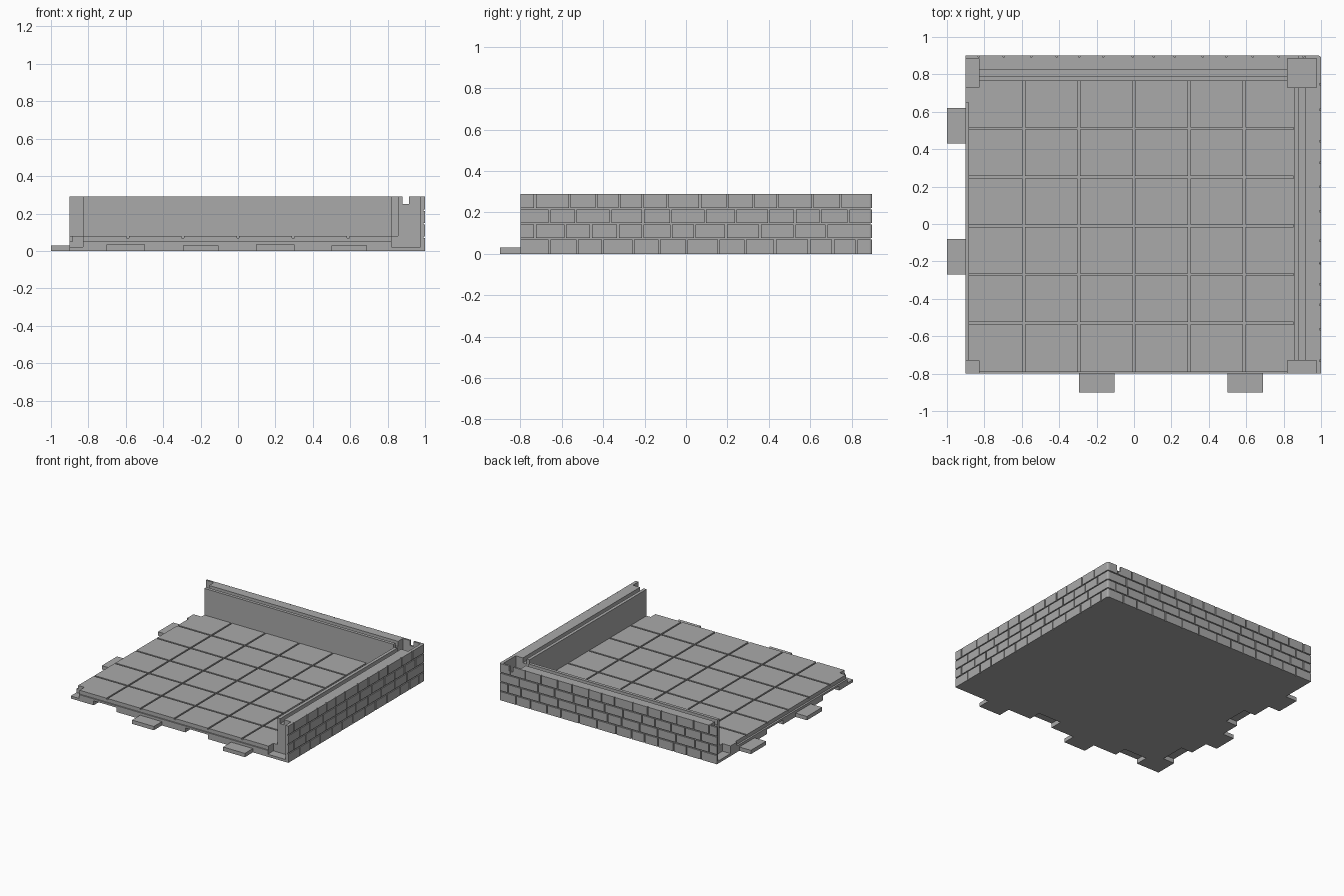
import bpy, bmesh, random

if "Cube" in bpy.data.objects:
    bpy.data.objects.remove(bpy.data.objects["Cube"])

random.seed(4)

stone = bpy.data.materials.new("stone_grey")
stone.diffuse_color = (0.4, 0.4, 0.4, 1)
stone.use_nodes = True
stone.node_tree.nodes["Principled BSDF"].inputs["Base Color"].default_value = stone.diffuse_color


def add_box(bm, x0, x1, y0, y1, z0, z1):
    verts = bmesh.ops.create_cube(bm, size=1)["verts"]
    for v in verts:
        v.co.x = x1 if v.co.x > 0 else x0
        v.co.y = y1 if v.co.y > 0 else y0
        v.co.z = z1 if v.co.z > 0 else z0


def make(name, boxes):
    bm = bmesh.new()
    for b in boxes:
        add_box(bm, *b)
    mesh = bpy.data.meshes.new(name)
    bm.to_mesh(mesh)
    bm.free()
    mesh.materials.append(stone)
    ob = bpy.data.objects.new(name, mesh)
    bpy.context.collection.objects.link(ob)
    return ob


def carve(ob, boxes):
    """Subtract each box from the object, then bake the result."""
    cutters = []
    for b in boxes:
        cutter = make("cutter", [b])
        cutter.hide_render = True
        mod = ob.modifiers.new("cut", "BOOLEAN")
        mod.operation = "DIFFERENCE"
        mod.solver = "EXACT"
        mod.object = cutter
        cutters.append(cutter)
    graph = bpy.context.evaluated_depsgraph_get()
    graph.update()
    baked = bpy.data.meshes.new_from_object(ob.evaluated_get(graph))
    ob.modifiers.clear()
    ob.data = baked
    for c in cutters:
        bpy.data.objects.remove(c)


TOP, FLOOR = 0.29, 0.08
SKIN_X, SKIN_Y = 0.992, 0.892      # wall faces behind the bricks

# Floor and the two walls, carved from one block
body = make("floor_and_walls", [(-0.9, SKIN_X, -0.8, SKIN_Y, 0, TOP)])
cable_slot = (0.88, 0.913, -1, 1, 0.25, 0.4)
cuts = [
    (-1, 0.855, -1, 0.765, FLOOR, 0.4),          # open room
    cable_slot,                                  # slot along right wall top
    (-1, 0.85, 0.79, 0.825, 0.25, 0.4),          # slot along back wall top
    (-1, 0.83, -1, -0.79, 0.05, 0.2),            # front ledge
    (-1, -0.885, -1, 0.65, 0.05, 0.2),           # left ledge
]
# Tile grooves
for i in range(1, 6):
    x = -0.885 + 0.295 * i
    cuts.append((x - 0.006, x + 0.006, -0.9, 0.764, 0.07, 0.1))
for i in range(1, 6):
    y = -0.79 + 0.26 * i
    cuts.append((-0.95, 0.854, y - 0.006, y + 0.006, 0.07, 0.1))
# Corner post sockets
for x0, x1 in ((-1, -0.83), (0.82, 0.975)):
    for y0, y1 in ((-1, -0.73), (0.73, 0.885)):
        cuts.append((x0, x1, y0, y1, 0.02, 0.5))
# Connector pockets under the front and left edges
for c in (-0.6, 0.2):
    cuts.append((c - 0.1, c + 0.1, -1, -0.7, -0.1, 0.035))
for c in (-0.525, 0.175):
    cuts.append((-1, -0.8, c - 0.1, c + 0.1, -0.1, 0.035))
carve(body, cuts)

# Connector tabs
make("front_tabs", [(c - 0.095, c + 0.095, -0.9, -0.795, 0, 0.03) for c in (-0.2, 0.595)])
make("left_tabs", [(-1, -0.895, c - 0.095, c + 0.095, 0, 0.03) for c in (-0.175, 0.525)])


def brick_spans(start, end):
    """Rows of staggered bricks with irregular lengths, as (a, b, z0, z1)."""
    gap, rows = 0.004, 4
    h = TOP / rows
    for r in range(rows):
        z0 = r * h + (gap if r else 0)
        z1 = (r + 1) * h - (gap if r < rows - 1 else 0)
        a = start
        length = 0.07 if r % 2 else 0.14
        while a < end:
            b = a + length
            if end - b < 0.06:
                b = end
            yield (a + (gap if a > start else 0), b - (gap if b < end else 0), z0, z1)
            a = b
            length = random.uniform(0.11, 0.17)


# Brick facing on the back and right walls
back = make("back_bricks", [(a, b, 0.886, 0.9, z0, z1) for a, b, z0, z1 in brick_spans(-0.9, 1.0)])
make("right_bricks", [(0.98, 1.0, a, b, z0, z1) for a, b, z0, z1 in brick_spans(-0.8, 0.886)])

# Round the outer corner of the facing
bm = bmesh.new()
bm.from_mesh(back.data)
corner = [e for e in bm.edges if all(v.co.x > 0.999 and v.co.y > 0.899 for v in e.verts)
          and abs(e.verts[0].co.z - e.verts[1].co.z) > 0.01]
bmesh.ops.bevel(bm, geom=corner, offset=0.0135, segments=4, profile=0.5, affect="EDGES")
bm.to_mesh(back.data)
bm.free()
carve(back, [cable_slot])
